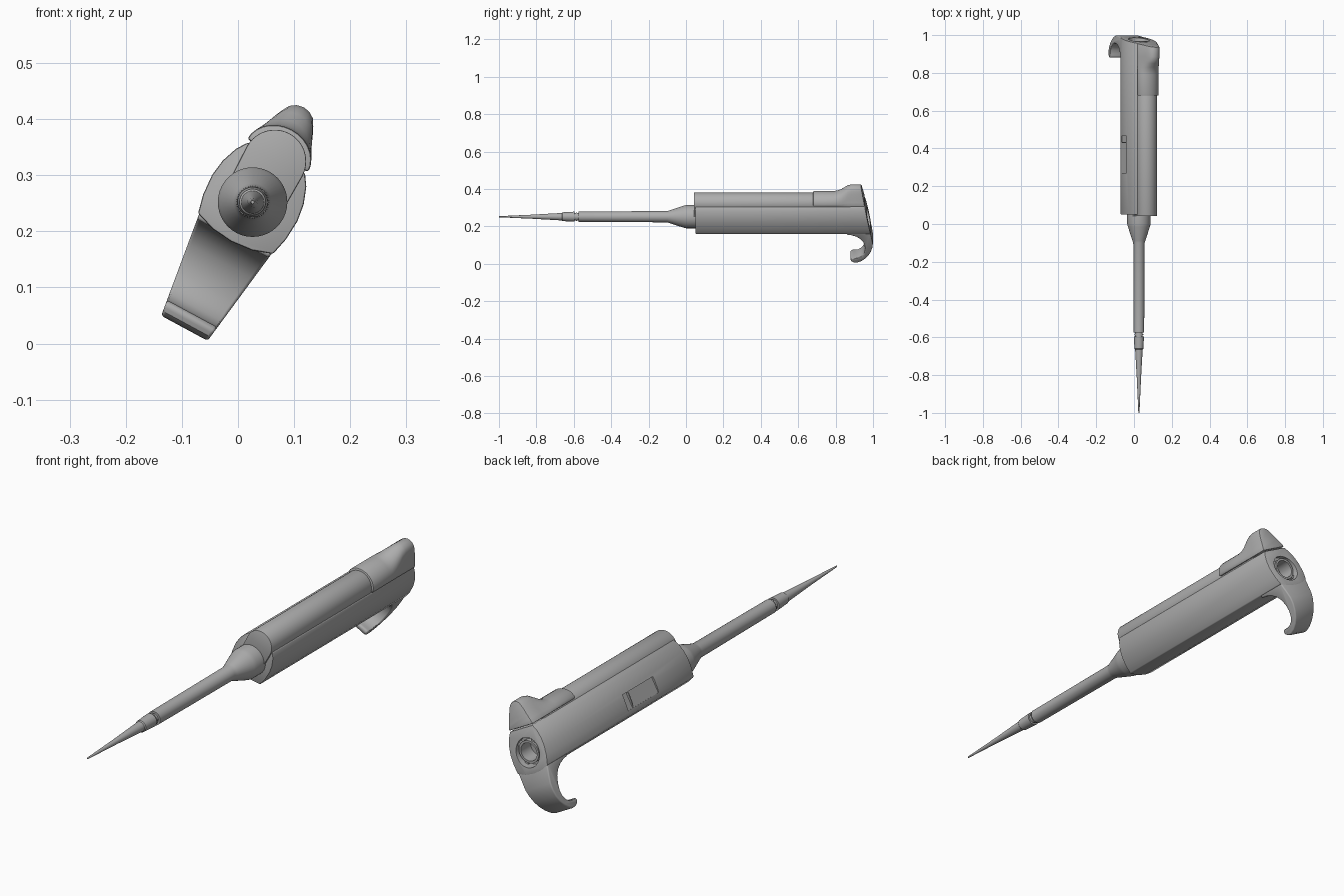
import bpy, bmesh, math
from mathutils import Matrix, Vector

if "Cube" in bpy.data.objects:
    bpy.data.objects.remove(bpy.data.objects["Cube"])

# Everything is built upright around the y axis, then rolled into its resting pose
POSE = Matrix.Translation((0.026, 0, 0.252)) @ Matrix.Rotation(math.radians(28.4), 4, 'Y')

grey = bpy.data.materials.new("grey_plastic")
grey.diffuse_color = (0.42, 0.42, 0.42, 1)
grey.use_nodes = True
grey.node_tree.nodes["Principled BSDF"].inputs["Base Color"].default_value = grey.diffuse_color


def back(z):
    """Slanted rear plane of the handle."""
    return 0.975 - 0.2 * z


def finish(name, bm, bevel=0.0, segments=2):
    bmesh.ops.remove_doubles(bm, verts=bm.verts, dist=1e-6)
    bmesh.ops.recalc_face_normals(bm, faces=bm.faces)
    me = bpy.data.meshes.new(name)
    bm.to_mesh(me)
    bm.free()
    me.materials.append(grey)
    ob = bpy.data.objects.new(name, me)
    bpy.context.collection.objects.link(ob)
    ob.matrix_world = POSE
    if bevel:
        m = ob.modifiers.new("bevel", 'BEVEL')
        m.width, m.segments = bevel, segments
        m.limit_method, m.angle_limit = 'ANGLE', math.radians(50)
    return ob


def loft(name, rings, bevel=0.0, segments=2, caps=True):
    """Skin a list of equal-length closed rings of points."""
    bm = bmesh.new()
    rows = [[bm.verts.new(p) for p in r] for r in rings]
    n = len(rows[0])
    for a, b in zip(rows, rows[1:]):
        for i in range(n):
            j = (i + 1) % n
            bm.faces.new((a[i], a[j], b[j], b[i]))
    if caps:
        bm.faces.new(rows[0])
        bm.faces.new(rows[-1][::-1])
    return finish(name, bm, bevel, segments)


def lathe(name, profile, sides=40, closed=False):
    """Turn (radius, y) points around the y axis."""
    if closed:
        profile = profile + profile[:1]
    rings = [[(max(r, 1e-4) * math.cos(2 * math.pi * i / sides), y,
               max(r, 1e-4) * math.sin(2 * math.pi * i / sides)) for i in range(sides)]
             for r, y in profile]
    return loft(name, rings, caps=not closed)


def box(name, lo, hi, turn=0.0):
    lo, hi = Vector(lo), Vector(hi)
    bm = bmesh.new()
    bmesh.ops.create_cube(bm, size=1)
    for v in bm.verts:
        v.co = Vector((v.co[k] * (hi[k] - lo[k]) + (lo[k] + hi[k]) / 2 for k in range(3)))
    bm.transform(Matrix.Rotation(turn, 4, 'Y'))
    return finish(name, bm)


def mirrored(half):
    """Half section from the centre bottom or side to the top, mirrored in x."""
    return half + [(-x, z) for x, z in reversed(half) if x > 1e-6]


# Handle body: bulging section, slanted at the rear
section = mirrored([(0, -0.080), (0.04, -0.076), (0.076, -0.064), (0.084, -0.03), (0.0865, 0.008),
                    (0.082, 0.04), (0.071, 0.07), (0.0575, 0.09)])
body = loft("handle_body", [[(x, 0.05, z) for x, z in section],
                            [(x, back(z), z) for x, z in section]], 0.004)

# Rear socket and side window recesses
cutters = [
    lathe("socket_cutter", [(0, 1.1), (0.056, 1.1), (0.056, 0.945), (0.036, 0.945),
                            (0.036, 0.905), (0, 0.905)]),
    box("window_cutter", (-0.12, 0.27, -0.045), (-0.079, 0.428, 0.018)),
    box("window_end_cutter", (-0.12, 0.433, -0.045), (-0.078, 0.465, 0.018)),
]
for c in cutters:
    c.hide_render = True
    m = body.modifiers.new("cut", 'BOOLEAN')
    m.operation, m.object, m.solver = 'DIFFERENCE', c, 'EXACT'

# Socket ring and its four tabs
lathe("socket_ring", [(0.036, 0.940), (0.036, 0.968), (0.045, 0.968), (0.045, 0.940)], closed=True)
for k in range(4):
    box(f"socket_tab_{k + 1}", (0.043, 0.940, -0.008), (0.057, 0.960, 0.008),
        math.radians(45 + 90 * k))

# Long arched slide along the top, reaching the front face
arch = [(0.054, 0.0)] + [(0.056 * math.cos(math.pi * i / 20), 0.083 + 0.056 * math.sin(math.pi * i / 20))
                         for i in range(21)] + [(-0.054, 0.0)]
loft("top_slide", [[(x, y, z) for x, z in arch] for y in (0.042, 0.88)], 0.002)

# Rear top cap: low arch blending into a raised peak
low = [(0.062 * math.cos(math.pi * i / 14), 0.094 + 0.053 * math.sin(math.pi * i / 14)) for i in range(8)]
peak = [(0.062, 0.094), (0.054, 0.114), (0.046, 0.134), (0.038, 0.155), (0.031, 0.17),
        (0.024, 0.182), (0.013, 0.1895), (0, 0.192)]
rings = []
for y, t in [(0.68, 0), (0.79, 0), (0.81, 0.08), (0.83, 0.3), (0.85, 0.65), (0.865, 0.88),
             (0.885, 1), (None, 1)]:
    half = [(a[0] + (b[0] - a[0]) * t, a[1] + (b[1] - a[1]) * t) for a, b in zip(low, peak)]
    rings.append([(x, back(z) if y is None else y, z) for x, z in mirrored(half)])
loft("top_cap", rings, 0.005)

# Finger hook: curved side profile, narrowing towards the tip
hook = [(0.86, -0.058), (back(-0.058) - 0.001, -0.058), (0.994, -0.10), (0.999, -0.13), (0.997, -0.155),
        (0.989, -0.183), (0.976, -0.207), (0.958, -0.229), (0.937, -0.246), (0.915, -0.2555),
        (0.897, -0.255), (0.884, -0.247), (0.879, -0.235), (0.885, -0.226), (0.9, -0.226),
        (0.92, -0.224), (0.938, -0.213), (0.951, -0.195), (0.957, -0.17), (0.955, -0.145),
        (0.947, -0.12), (0.932, -0.1), (0.91, -0.085), (0.885, -0.076), (0.86, -0.073)]
loft("finger_hook", [[(s * (0.047 + 0.14 * (z + 0.2555)), y, z) for y, z in hook] for s in (-1, 1)],
     0.008, 3)

# Nose cone and shaft
lathe("nose_shaft", [(0, 0.07), (0.062, 0.07), (0.062, 0.0), (0.058, -0.015), (0.034, -0.088),
                     (0.030, -0.10), (0.028, -0.562), (0.028, -0.575), (0.020, -0.575),
                     (0.020, -0.61), (0, -0.61)])
# Thin sealing ring in the gap and the disposable tip
lathe("seal_ring", [(0.018, -0.582), (0.023, -0.582), (0.023, -0.588), (0.018, -0.588)], closed=True)
lathe("tip", [(0, -0.595), (0.027, -0.595), (0.0235, -0.66), (0.020, -0.664), (0.011, -0.82),
              (0.003, -1.0), (0, -1.0)])

# Apply modifiers, drop the cutters, smooth everything but the sharp edges
bpy.context.view_layer.update()
bpy.ops.object.select_all(action='DESELECT')
parts = [o for o in bpy.context.scene.objects if o not in cutters]
for o in parts:
    o.select_set(True)
bpy.context.view_layer.objects.active = body
bpy.ops.object.convert(target='MESH')
for c in cutters:
    bpy.data.objects.remove(c)
bpy.ops.object.shade_smooth_by_angle(angle=math.radians(32))
